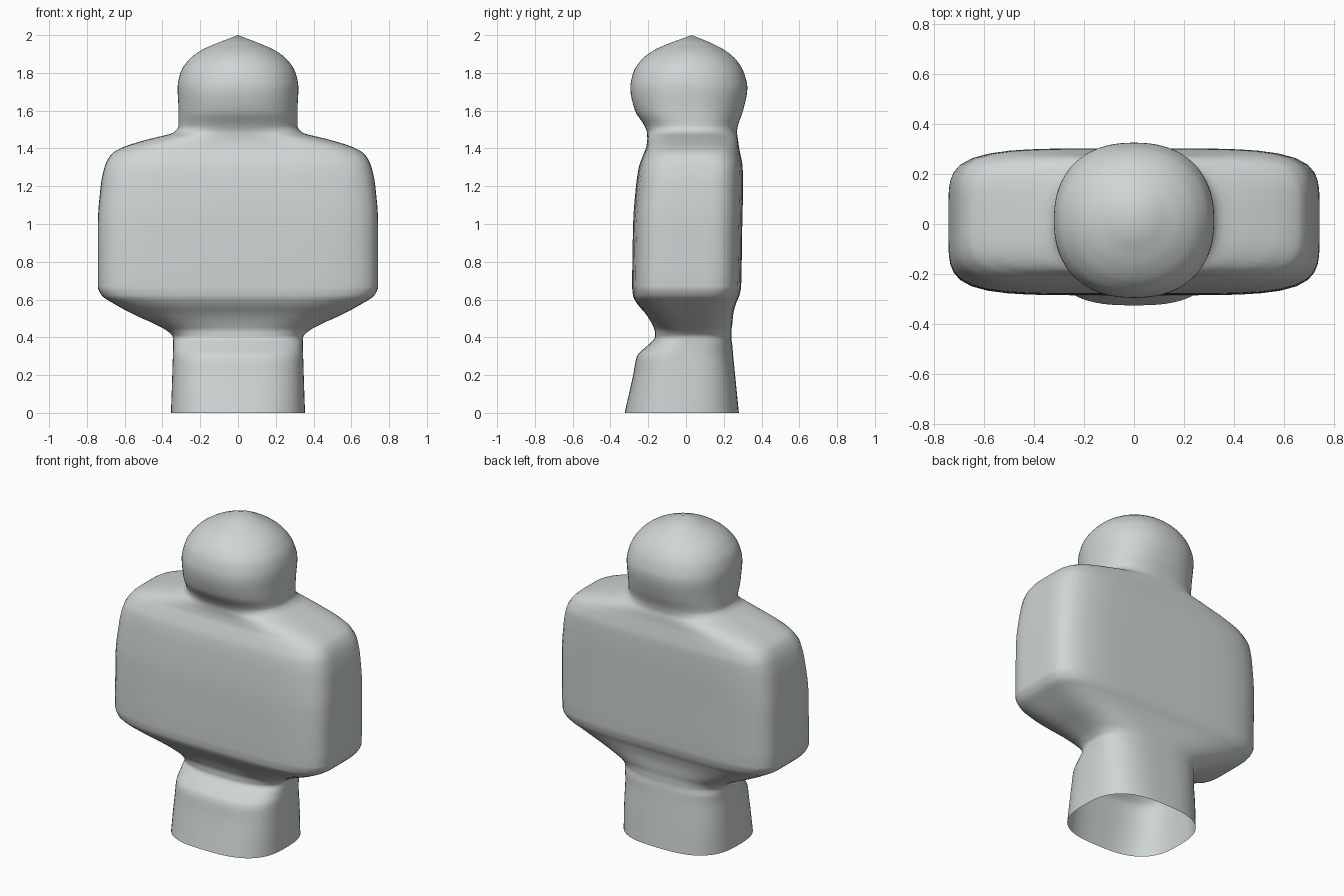
import bpy
import bmesh
import math

if "Cube" in bpy.data.objects:
    bpy.data.objects.remove(bpy.data.objects["Cube"], do_unlink=True)

SIDES = 72
STEPS = 4

# Cross-sections: height, half width, front y, back y, squareness
SECTIONS = [
    (0, .355, -.325, .28, 2.8),
    (.2, .348, -.28, .26, 3),
    (.3, .345, -.26, .25, 3),
    (.36, .343, -.2, .245, 3),
    (.4, .345, -.165, .24, 2.8),
    (.43, .37, -.165, .24, 2.8),
    (.47, .44, -.18, .245, 3),
    (.52, .55, -.21, .25, 3.5),
    (.58, .66, -.26, .265, 4.5),
    (.62, .72, -.28, .282, 5),
    (.67, .742, -.285, .292, 5.2),
    (1, .742, -.28, .298, 5.2),
    (1.2, .727, -.265, .302, 5),
    (1.3, .707, -.25, .3, 5),
    (1.37, .67, -.225, .288, 4.5),
    (1.41, .6, -.21, .28, 4),
    (1.45, .47, -.205, .275, 3.2),
    (1.485, .34, -.207, .27, 2.7),
    (1.52, .315, -.22, .275, 2.5),
    (1.6, .315, -.27, .302, 2.4),
    (1.72, .32, -.295, .325, 2.3),
    (1.8, .305, -.28, .307, 2.2),
    (1.87, .26, -.235, .265, 2.1),
    (1.92, .195, -.17, .205, 2),
    (1.96, .105, -.08, .13, 2),
]
TIP = (0, .03, 2)


def hermite(values, heights, i, t):
    """Smooth, overshoot-free interpolation between neighbouring sections."""
    def slope(k):
        if k == 0 or k == len(values) - 1:
            j = min(k, len(values) - 2)
            return (values[j + 1] - values[j]) / (heights[j + 1] - heights[j])
        a = (values[k] - values[k - 1]) / (heights[k] - heights[k - 1])
        b = (values[k + 1] - values[k]) / (heights[k + 1] - heights[k])
        return 2 * a * b / (a + b) if a * b > 0 else 0

    span = heights[i + 1] - heights[i]
    p, q = values[i], values[i + 1]
    m, n = slope(i) * span, slope(i + 1) * span
    u = 1 - t
    return (p * u * u * (1 + 2 * t) + q * t * t * (3 - 2 * t)
            + m * t * u * u - n * t * t * u)


def resample(sections):
    columns = list(zip(*sections))
    heights = columns[0]
    for i in range(len(sections) - 1):
        for s in range(STEPS):
            yield [hermite(c, heights, i, s / STEPS) for c in columns]
    yield sections[-1]


def ring(bm, z, half, front, back, power):
    """Rounded rectangle (superellipse) at one height."""
    mid, depth = (front + back) / 2, (back - front) / 2
    verts = []
    for k in range(SIDES):
        a = math.tau * k / SIDES
        c, s = math.cos(a), math.sin(a)
        r = (abs(c) ** power + abs(s) ** power) ** (-1 / power)
        verts.append(bm.verts.new((half * r * c, mid + depth * r * s, z)))
    return verts


# One continuous figure: base, torso, shoulders and head, open underneath
bm = bmesh.new()
rings = [ring(bm, *section) for section in resample(SECTIONS)]
for low, high in zip(rings, rings[1:]):
    for k in range(SIDES):
        j = (k + 1) % SIDES
        bm.faces.new((low[k], low[j], high[j], high[k]))
tip = bm.verts.new(TIP)
for k in range(SIDES):
    bm.faces.new((rings[-1][k], rings[-1][(k + 1) % SIDES], tip))
for face in bm.faces:
    face.smooth = True

mesh = bpy.data.meshes.new("figure_body")
bm.to_mesh(mesh)
bm.free()
body = bpy.data.objects.new("figure_body", mesh)
bpy.context.collection.objects.link(body)

# Pale grey surface
grey = bpy.data.materials.new("pale_grey")
grey.use_nodes = True
colour = (.62, .67, .66, 1)
grey.diffuse_color = colour
grey.node_tree.nodes["Principled BSDF"].inputs["Base Color"].default_value = colour
mesh.materials.append(grey)
